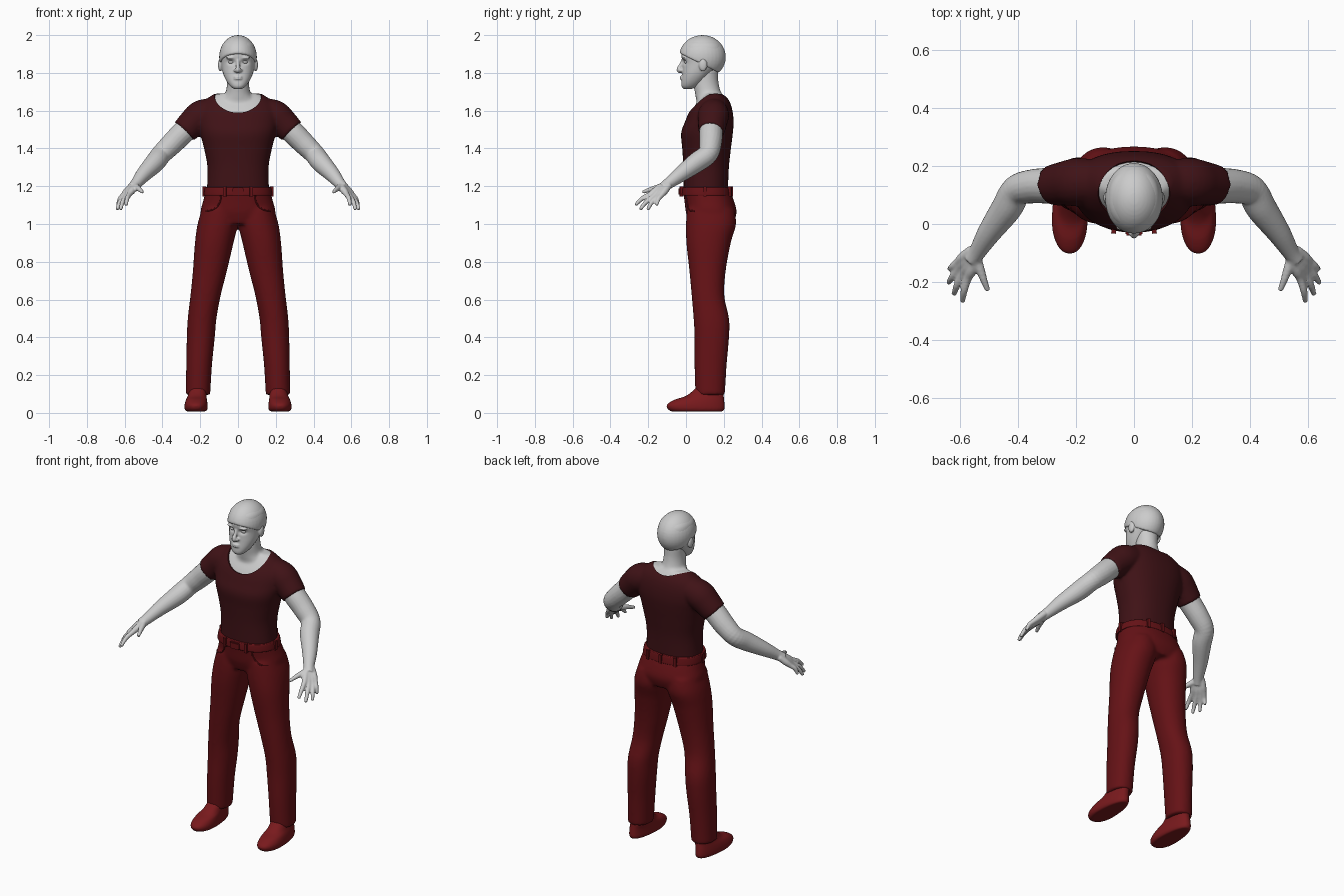
import bpy, bmesh, math
from mathutils import Vector, Matrix

cube = bpy.data.objects.get("Cube")
if cube:
    bpy.data.objects.remove(cube)


def material(name, colour):
    mat = bpy.data.materials.new(name)
    mat.use_nodes = True
    mat.diffuse_color = (*colour, 1)
    mat.node_tree.nodes["Principled BSDF"].inputs["Base Color"].default_value = (*colour, 1)
    return mat


SKIN = material("pale_grey_skin", (.6, .6, .6))
SHIRT = material("dark_maroon_cloth", (.05, .006, .008))
TROUSERS = material("deep_red_cloth", (.13, .006, .008))
SHOES = material("red_leather", (.19, .01, .012))
SIDES = (1, -1)


def smooth_rows(rows, steps=5):
    """Catmull-Rom interpolation between rows of numbers."""
    rows = [Vector(r) for r in rows]
    out = []
    for i in range(len(rows) - 1):
        a, b, c, d = rows[max(i - 1, 0)], rows[i], rows[i + 1], rows[min(i + 2, len(rows) - 1)]
        for k in range(steps):
            t = k / steps
            out.append(b + (c - a) * (t / 2) + (a * 2 - b * 5 + c * 4 - d) * (t * t / 2)
                       + (b * 3 - a - c * 3 + d) * (t ** 3 / 2))
    return out + [rows[-1]]


def skin_rings(bm, rings):
    rings = [[bm.verts.new(p) for p in ring] for ring in rings]
    n = len(rings[0])
    for lower, upper in zip(rings, rings[1:]):
        for i in range(n):
            j = (i + 1) % n
            bm.faces.new((lower[i], lower[j], upper[j], upper[i]))
    bm.faces.new(rings[0][::-1])
    bm.faces.new(rings[-1])


def stack(bm, rows, side=1, power=2.3, n=40, inset=0):
    """Level rounded sections; each row is height, centre x, half width, front y, back y."""
    rings = []
    for z, cx, rx, front, back in smooth_rows(rows):
        ring = []
        for i in range(n):
            c, s = math.cos(math.tau * i / n), math.sin(math.tau * i / n)
            x = cx + math.copysign(abs(c) ** (2 / power), c) * (rx - inset)
            y = (front + back) / 2 + math.copysign(abs(s) ** (2 / power), s) * ((back - front) / 2 - inset)
            ring.append((side * x, y, z))
        rings.append(ring)
    skin_rings(bm, rings)


def limb(bm, rows, side=1, n=20):
    """Round tube along a path; each row is x, y, z, radius."""
    rows = smooth_rows(rows)
    rings = []
    for i, row in enumerate(rows):
        along = rows[min(i + 1, len(rows) - 1)].xyz - rows[max(i - 1, 0)].xyz
        turn = along.to_track_quat('Z', 'Y')
        ring = []
        for k in range(n):
            a = math.tau * k / n
            p = row.xyz + turn @ Vector((math.cos(a), math.sin(a), 0)) * row.w
            ring.append((side * p.x, p.y, p.z))
        rings.append(ring)
    skin_rings(bm, rings)


def ball(bm, centre, radii):
    place = Matrix.Translation(centre) @ Matrix.Diagonal((*radii, 1))
    return bmesh.ops.create_uvsphere(bm, u_segments=32, v_segments=20, radius=1, matrix=place)


def finish(name, bm, mat, voxel=0, relax=4):
    bmesh.ops.recalc_face_normals(bm, faces=bm.faces[:])
    mesh = bpy.data.meshes.new(name)
    bm.to_mesh(mesh)
    bm.free()
    mesh.materials.append(mat)
    obj = bpy.data.objects.new(name, mesh)
    bpy.context.collection.objects.link(obj)
    if voxel:
        remesh = obj.modifiers.new("blend", 'REMESH')
        remesh.mode, remesh.voxel_size = 'VOXEL', voxel
        relaxer = obj.modifiers.new("relax", 'SMOOTH')
        relaxer.factor, relaxer.iterations = .5, relax
        bake(obj)
    shade(obj)
    return obj


def bake(obj):
    view = bpy.context.evaluated_depsgraph_get()
    view.update()
    baked = bpy.data.meshes.new_from_object(obj.evaluated_get(view))
    obj.modifiers.clear()
    obj.data = baked


def shade(obj):
    bpy.ops.object.select_all(action='DESELECT')
    obj.select_set(True)
    bpy.context.view_layer.objects.active = obj
    bpy.ops.object.shade_smooth_by_angle(angle=math.radians(50))


# Shirt: torso and sleeves blended, with a scooped neckline
TORSO = [(1.17, 0, .165, -.012, .222), (1.3, 0, .162, -.014, .227), (1.4, 0, .18, -.02, .238),
         (1.48, 0, .2, -.026, .248), (1.54, 0, .212, -.006, .252), (1.6, 0, .21, .02, .246),
         (1.65, 0, .18, .055, .23), (1.69, 0, .125, .09, .2)]
bm = bmesh.new()
stack(bm, TORSO)
for side in SIDES:
    limb(bm, [(.1, .15, 1.6, .07), (.19, .145, 1.575, .083), (.24, .14, 1.535, .077),
              (.285, .133, 1.49, .07)], side)
shirt = finish("shirt", bm, SHIRT, .009)
bm = bmesh.new()
ball(bm, (0, .07, 1.72), (.135, .16, .14))
cutter = finish("neckline_cutter", bm, SHIRT)
cutter.hide_render = True
cut = shirt.modifiers.new("neckline", 'BOOLEAN')
cut.object, cut.operation, cut.solver = cutter, 'DIFFERENCE', 'EXACT'
bake(shirt)
shade(shirt)
bpy.data.objects.remove(cutter)

# Neck and upper chest
bm = bmesh.new()
stack(bm, TORSO[3:], inset=.01)
stack(bm, [(1.6, 0, .13, .06, .225), (1.65, 0, .1, .055, .205), (1.69, 0, .068, .048, .187),
           (1.75, 0, .058, .04, .172), (1.82, 0, .06, .06, .17)], power=2)
finish("neck_and_chest", bm, SKIN, .009, 6)

# Head with brow, nose, lips and ears
bm = bmesh.new()
stack(bm, [(1.715, 0, .022, -.014, .03), (1.73, 0, .042, -.024, .065), (1.76, 0, .063, -.024, .1),
           (1.8, 0, .08, -.02, .14), (1.85, 0, .09, -.018, .19), (1.9, 0, .093, -.024, .2),
           (1.95, 0, .083, -.01, .185), (1.985, 0, .045, .03, .14)], power=2.2)
limb(bm, [(0, -.014, 1.87, .009), (0, -.028, 1.84, .01), (0, -.038, 1.818, .013), (0, -.026, 1.803, .01)])
for height in (1.779, 1.769):
    ball(bm, (0, -.02, height), (.024, .013, .006))
for side in SIDES:
    ball(bm, (side * .013, -.026, 1.813), (.01, .013, .009))
    ball(bm, (side * .036, -.01, 1.88), (.028, .014, .008))
    ball(bm, (side * .094, .09, 1.842), (.012, .022, .034))
head = finish("head", bm, SKIN, .0045, 3)
for vert in head.data.vertices:  # eye sockets
    if vert.co.y < .03:
        off = Vector((abs(vert.co.x) - .036, (vert.co.z - 1.857) * 1.6))
        vert.co.y += .012 * math.exp(-off.length_squared / .00035)

# Eyes
bm = bmesh.new()
for side in SIDES:
    ball(bm, (side * .035, .007, 1.857), (.017, .016, .01))
finish("eyes", bm, SKIN)

# Hair: a cap trimmed along the fringe and nape
bm = bmesh.new()
ball(bm, (0, .087, 1.884), (.1, .124, .116))
bmesh.ops.bisect_plane(bm, geom=bm.verts[:] + bm.edges[:] + bm.faces[:], plane_co=(0, -.035, 1.905),
                       plane_no=(0, .5, 1), clear_inner=True)
bmesh.ops.holes_fill(bm, edges=[e for e in bm.edges if e.is_boundary])
finish("hair", bm, SKIN, .006, 3)

# Arms, with hands formed by fingers that run together at the palm
FINGERS = [((.574, -.188, 1.158), (.592, -.268, 1.1)), ((.592, -.172, 1.145), (.622, -.243, 1.076)),
           ((.605, -.152, 1.143), (.64, -.203, 1.075)), ((.608, -.13, 1.152), (.637, -.156, 1.098))]
for side, label in zip(SIDES, ("left", "right")):
    bm = bmesh.new()
    limb(bm, [(.22, .14, 1.55, .06), (.285, .133, 1.49, .062), (.35, .13, 1.425, .059), (.405, .115, 1.37, .054),
              (.44, .055, 1.325, .053), (.5, -.03, 1.262, .041), (.54, -.095, 1.213, .03),
              (.562, -.125, 1.19, .028)], side)
    wrist = Vector((.55, -.105, 1.205))
    for number, (knuckle, tip) in enumerate(FINGERS):
        knuckle, tip = Vector(knuckle), Vector(tip)
        root = wrist + Vector((.006, .01, 0)) * (number - 1.5)
        bend = knuckle.lerp(tip, .5) + Vector((.004, -.004, .006))
        limb(bm, [(*root, .018), (*root.lerp(knuckle, .6), .019), (*knuckle, .0145), (*bend, .0125),
                  (*tip, .009)], side, 12)
    limb(bm, [(.55, -.11, 1.2, .02), (.534, -.15, 1.192, .017), (.52, -.19, 1.182, .013),
              (.505, -.23, 1.168, .009)], side, 12)
    finish(label + "_arm", bm, SKIN, .005, 4)

# Trousers: pelvis and legs blended
bm = bmesh.new()
stack(bm, [(1.185, 0, .168, -.016, .228), (1.12, 0, .185, -.008, .255), (1.06, 0, .198, 0, .268),
           (1.0, 0, .17, .02, .25)])
for side in SIDES:
    stack(bm, [(1.08, .1, .09, .005, .255), (1.0, .108, .106, .0, .265), (.9, .126, .102, .002, .237),
               (.75, .149, .09, .018, .21), (.62, .172, .08, .03, .203), (.5, .19, .076, .04, .228),
               (.4, .197, .074, .045, .228), (.25, .206, .068, .045, .215), (.095, .212, .065, .05, .206)],
          side, 2.15)
trousers = finish("trousers", bm, TROUSERS, .01, 6)

# Pocket seams laid on the trouser surface
bm = bmesh.new()
for side in SIDES:
    path = []
    for x, z in ((.09, 1.15), (.096, 1.115), (.118, 1.085), (.145, 1.072), (.172, 1.068)):
        hit, spot, normal, face = trousers.ray_cast((side * x, -1, z), (0, 1, 0))
        if hit:
            path.append((side * spot.x, spot.y, spot.z, .004))
    limb(bm, path, side, 8)
finish("pocket_seams", bm, TROUSERS)

# Belt, its loops and its buckle
bm = bmesh.new()
stack(bm, [(1.15, 0, .176, -.024, .242), (1.155, 0, .181, -.029, .244), (1.19, 0, .176, -.026, .238),
           (1.195, 0, .171, -.02, .232)], n=64)
finish("belt", bm, TROUSERS)
bm = bmesh.new()
for x, y, turn in ((.07, -.024, .1), (-.07, -.024, -.1), (.178, .1, 1.57), (-.178, .1, 1.57),
                   (.09, .232, -.2), (-.09, .232, .2), (0, .241, 0)):
    place = Matrix.Translation((x, y, 1.172)) @ Matrix.Rotation(turn, 4, 'Z')
    bmesh.ops.create_cube(bm, size=1, matrix=place @ Matrix.Diagonal((.016, .018, .054, 1)))
finish("belt_loops", bm, TROUSERS)
bm = bmesh.new()
bmesh.ops.create_cube(bm, size=1, matrix=Matrix.Translation((0, -.031, 1.172)) @ Matrix.Diagonal((.06, .016, .04, 1)))
bmesh.ops.bevel(bm, geom=bm.edges[:], offset=.004, segments=2, affect='EDGES')
finish("belt_buckle", bm, TROUSERS)

# Shoes: narrower at the heel, toes turned slightly out
for side, label in zip(SIDES, ("left", "right")):
    bm = bmesh.new()
    stack(bm, [(.008, .222, .056, -.08, .195), (.022, .222, .064, -.098, .204), (.045, .222, .064, -.1, .204),
               (.07, .22, .06, -.06, .202), (.09, .216, .056, .0, .2), (.125, .212, .052, .045, .198),
               (.15, .212, .045, .065, .19)], side, 2.3)
    for vert in bm.verts:
        heel = min(max((vert.co.y + .02) / .22, 0), 1)
        vert.co.x = side * .218 + (vert.co.x - side * .218) * (1 - .22 * heel)
    finish(label + "_shoe", bm, SHOES, .006, 3)
